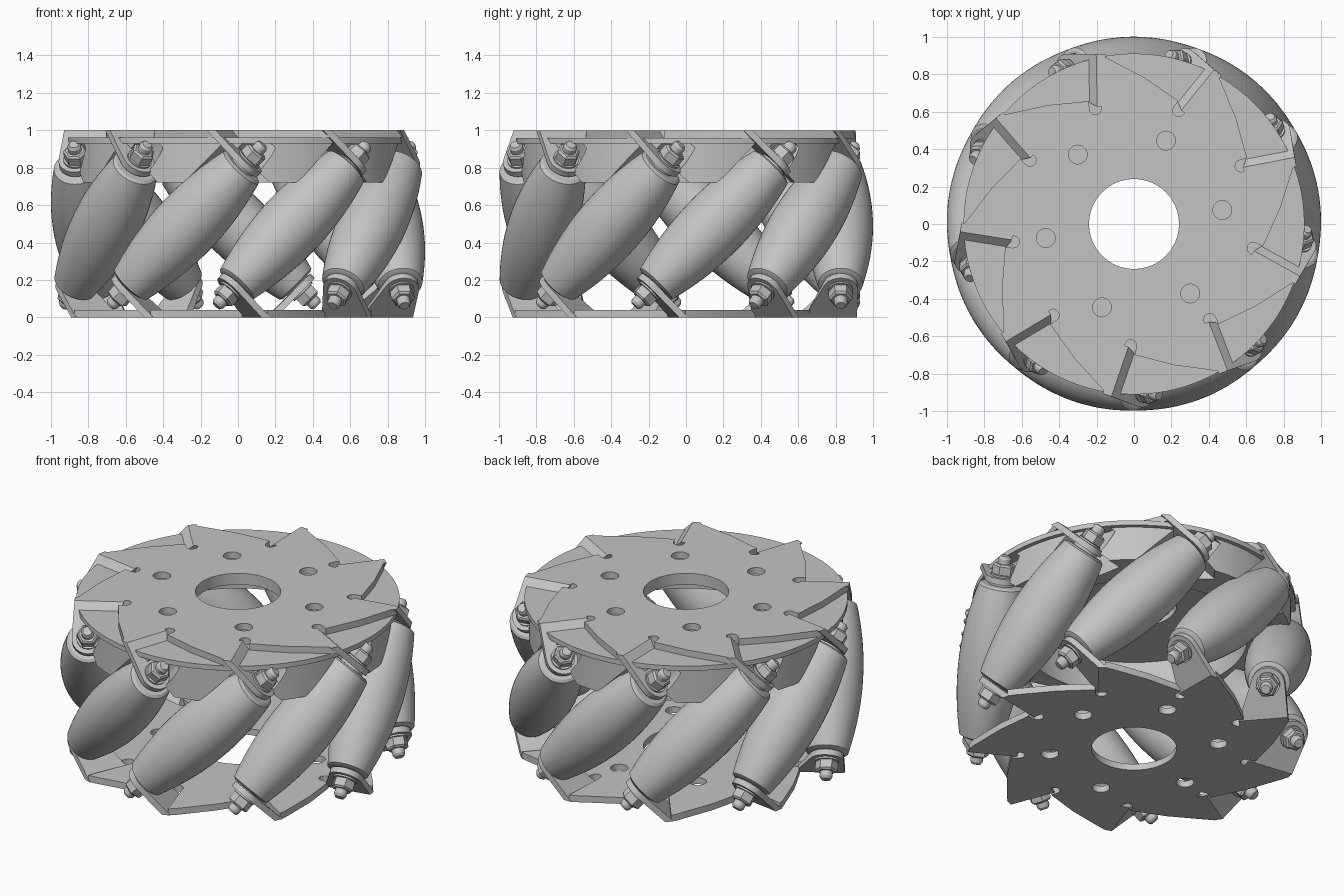
import bpy
import bmesh
from math import pi, sin, cos, radians, sqrt
from mathutils import Matrix

if "Cube" in bpy.data.objects:
    bpy.data.objects.remove(bpy.data.objects["Cube"], do_unlink=True)

COUNT = 9              # rollers around the wheel
STEP = 2 * pi / COUNT
AXIS_R = 0.82          # distance of roller axes from the wheel axis
FRAME = Matrix.Rotation(radians(11), 4, 'Z')
FLIP = Matrix.Rotation(pi, 4, 'X')
MID = Matrix.Translation((0, 0, 0.5))

grey = bpy.data.materials.new("light grey metal")
grey.use_nodes = True
colour = (0.55, 0.55, 0.55, 1)
grey.diffuse_color = colour
grey.node_tree.nodes["Principled BSDF"].inputs["Base Color"].default_value = colour
parts = []


def add(name, mesh, matrix):
    ob = bpy.data.objects.new(name, mesh)
    bpy.context.collection.objects.link(ob)
    ob.matrix_world = matrix
    if not mesh.materials:
        mesh.materials.append(grey)
    parts.append(ob)
    return ob


def to_mesh(name, bm):
    bmesh.ops.recalc_face_normals(bm, faces=bm.faces)
    mesh = bpy.data.meshes.new(name)
    bm.to_mesh(mesh)
    bm.free()
    return mesh


def baked(ob):
    """Mesh of an object with its modifiers or curve settings applied."""
    deps = bpy.context.evaluated_depsgraph_get()
    return bpy.data.meshes.new_from_object(ob.evaluated_get(deps))


def lathe(name, profile, sides, closed=False):
    """Spin (radius, z) points around z."""
    bm = bmesh.new()
    rings = [[bm.verts.new((r * cos(2 * pi * i / sides), r * sin(2 * pi * i / sides), z))
              for i in range(sides)] for r, z in profile]
    pairs = list(zip(rings, rings[1:]))
    if closed:
        pairs.append((rings[-1], rings[0]))
    else:
        bm.faces.new(rings[0])
        bm.faces.new(rings[-1])
    for a, b in pairs:
        for i in range(sides):
            j = (i + 1) % sides
            bm.faces.new((a[i], a[j], b[j], b[i]))
    return to_mesh(name, bm)


def prism(name, points, z0, z1):
    bm = bmesh.new()
    face = bm.faces.new([bm.verts.new((x, y, z0)) for x, y in points])
    ext = bmesh.ops.extrude_face_region(bm, geom=[face])
    verts = [v for v in ext["geom"] if isinstance(v, bmesh.types.BMVert)]
    bmesh.ops.translate(bm, verts=verts, vec=(0, 0, z1 - z0))
    return to_mesh(name, bm)


def circle(r, cx=0, cy=0, n=32):
    return [(cx + r * cos(2 * pi * i / n), cy + r * sin(2 * pi * i / n)) for i in range(n)]


def sheet(name, loops, z, half):
    """Flat sheet with holes, from closed outlines."""
    curve = bpy.data.curves.new(name, 'CURVE')
    curve.dimensions = '2D'
    curve.fill_mode = 'BOTH'
    curve.extrude = half
    for loop in loops:
        sp = curve.splines.new('POLY')
        sp.points.add(len(loop) - 1)
        for p, (x, y) in zip(sp.points, loop):
            p.co = (x, y, 0, 1)
        sp.use_cyclic_u = True
    ob = bpy.data.objects.new(name, curve)
    bpy.context.collection.objects.link(ob)
    bpy.context.view_layer.update()
    mesh = baked(ob)
    bpy.data.objects.remove(ob)
    mesh.transform(Matrix.Translation((0, 0, z)))
    return mesh


def make_tab(t):
    """Tilted lug whose root is trimmed flush with the plate face."""
    shape = [(-0.19, -0.235), (0.09, -0.235)]
    shape += [(0.095 * cos(a), 0.095 * sin(a))
              for a in (radians(-5 + 16 * i) for i in range(11))]
    mesh = prism("tab", shape, t, t + 0.035)
    for v in mesh.vertices:
        if v.co.y < -0.2:
            v.co.y = v.co.z - sqrt(0.5)
    return mesh


# Side plates: saw-tooth outline with a rounded slot beside each tab
tooth = [(0.78, -0.07), (0.895, 0.14), (0.91, 0.18), (0.65, 0.165)]
tooth += [(0.62 - 0.032 * sin(a), 0.195 - 0.032 * cos(a))
          for a in (i * pi / 6 for i in range(7))]
tooth.append((0.66, 0.23))
outline = []
for k in range(COUNT):
    c, s = cos(k * STEP), sin(k * STEP)
    outline += [(x * c - y * s, x * s + y * c) for x, y in tooth]
bore = circle(0.24, n=64)
holes = [circle(0.05, 0.477 * cos(a), 0.477 * sin(a))
         for a in (radians(60 * i - 2) for i in range(6))]
plate = sheet("side_plate", [outline, bore] + holes, 0.48, 0.02)
add("top_plate", plate, FRAME @ MID)
add("bottom_plate", plate, FRAME @ MID @ FLIP)

# Cap disc under the top plate
cap = lathe("cap_disc", [(0.24, 0.93), (0.91, 0.93), (0.91, 0.96), (0.24, 0.96)], 96, True)
add("cap_disc", cap, Matrix())

# Rollers, each with an end set of collar, tab and nut at both ends
LOW, HIGH = -0.465, 0.435
profile = [(0.07, LOW), (0.1, LOW)]
for i in range(21):
    t = LOW + 0.01 + (HIGH - LOW - 0.02) * i / 20
    profile.append((1 - sqrt(AXIS_R ** 2 + t * t / 2), t))
profile += [(0.11, HIGH), (0.07, HIGH)]
roller = lathe("roller", profile, 48)

collar = lathe("collar", [(0.075, 0.42), (0.075, 0.452)], 32)
washer = lathe("washer", [(0.068, 0.48), (0.068, 0.495)], 32)
nut = lathe("nut", [(0.05, 0.49), (0.064, 0.497), (0.064, 0.545), (0.052, 0.555)], 6)
bolt = lathe("bolt_tip", [(0.036, 0.54), (0.036, 0.585), (0.026, 0.6)], 24)
ends = [(side, turn, Matrix.Translation((0, 0, slide)), make_tab(0.45 + slide))
        for side, turn, slide in (("top", Matrix(), 0), ("bottom", FLIP, 0.02))]

tilt = Matrix(((1, 0, 0, AXIS_R), (0, sqrt(0.5), sqrt(0.5), 0),
               (0, -sqrt(0.5), sqrt(0.5), 0.5), (0, 0, 0, 1)))
pocket = prism("pocket_cutter", [(-0.15, -0.155), (0.3, -0.155), (0.3, 0.155), (-0.15, 0.155)],
               -0.6, 0.47)
nut_bore = lathe("nut_bore_cutter", [(0.085, 0.4), (0.085, 0.62)], 24)
cutters = []
for k in range(COUNT):
    place = FRAME @ Matrix.Rotation(k * STEP, 4, 'Z') @ tilt
    add(f"roller_{k + 1}", roller, place)
    for side, turn, slide, tab in ends:
        add(f"{side}_tab_{k + 1}", tab, place @ turn)
        for mesh in (collar, washer, nut, bolt):
            add(f"{side}_{mesh.name}_{k + 1}", mesh, place @ turn @ slide)
    for mesh in (pocket, nut_bore):
        cutter = bpy.data.objects.new(mesh.name, mesh)
        bpy.context.collection.objects.link(cutter)
        cutter.matrix_world = place
        cutters.append(cutter)

# Skirt below the cap, with a slanted pocket cut for each roller
skirt_mesh = lathe("skirt", [(0.64, 0.72), (0.885, 0.72), (0.885, 0.935), (0.64, 0.935)], 96, True)
skirt = add("skirt", skirt_mesh, Matrix())
for cutter in cutters:
    mod = skirt.modifiers.new("pocket", 'BOOLEAN')
    mod.operation = 'DIFFERENCE'
    mod.solver = 'EXACT'
    mod.object = cutter
bpy.context.view_layer.update()
cut_mesh = baked(skirt)
skirt.modifiers.clear()
skirt.data = cut_mesh
for cutter in cutters:
    bpy.data.objects.remove(cutter)

# Smooth curved surfaces, keep edges sharp
bpy.ops.object.select_all(action='DESELECT')
for ob in parts:
    ob.select_set(True)
bpy.context.view_layer.objects.active = parts[0]
bpy.ops.object.shade_smooth_by_angle(angle=radians(30))
